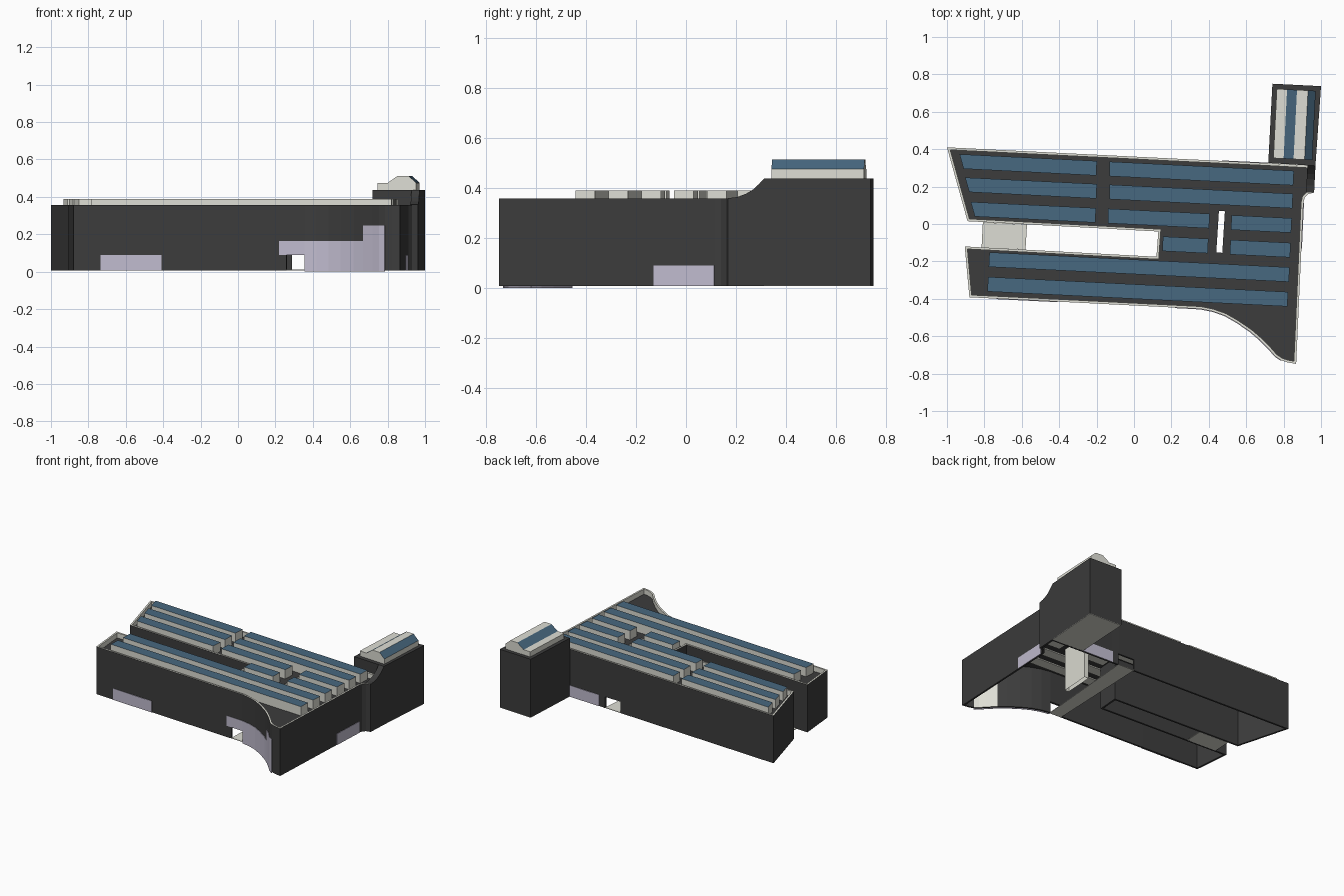
import bpy, bmesh
from mathutils import Vector

if "Cube" in bpy.data.objects:
    bpy.data.objects.remove(bpy.data.objects["Cube"])


def material(name, rgb):
    m = bpy.data.materials.new(name)
    m.diffuse_color = (*rgb, 1)
    m.use_nodes = True
    m.node_tree.nodes["Principled BSDF"].inputs["Base Color"].default_value = m.diffuse_color
    return m


DARK = material("dark cladding", (0.045, 0.045, 0.045))
LIGHT = material("pale stone", (0.73, 0.73, 0.66))
BLUE = material("blue glass roof", (0.064, 0.138, 0.215))
LILAC = material("pale lilac glazing", (0.53, 0.50, 0.62))


def build(name, polys, mats, fix=True):
    """Object from a list of (corner points, material index)."""
    bm = bmesh.new()
    for pts, mi in polys:
        bm.faces.new([bm.verts.new(p) for p in pts]).material_index = mi
    bmesh.ops.remove_doubles(bm, verts=bm.verts, dist=0.0003)
    if fix:
        bmesh.ops.recalc_face_normals(bm, faces=bm.faces)
    return finish(name, bm, mats)


def finish(name, bm, mats):
    me = bpy.data.meshes.new(name)
    bm.to_mesh(me)
    bm.free()
    for m in mats:
        me.materials.append(m)
    ob = bpy.data.objects.new(name, me)
    bpy.context.collection.objects.link(ob)
    return ob


def prism(name, pts, z0, z1, mats, top=0):
    """Upright prism; the top face gets material index `top`."""
    lo = [(x, y, z0) for x, y in pts]
    hi = [(x, y, z1) for x, y in pts]
    n = len(pts)
    polys = [(lo[::-1], 0), (hi, top)]
    polys += [([lo[i], lo[(i + 1) % n], hi[(i + 1) % n], hi[i]], 0) for i in range(n)]
    return build(name, polys, mats)


def sheet(name, loops, z, mat):
    """Flat filled outline, further loops are holes."""
    bm = bmesh.new()
    edges = []
    for loop in loops:
        vs = [bm.verts.new((x, y, z)) for x, y in loop]
        edges += [bm.edges.new((vs[i - 1], vs[i])) for i in range(len(vs))]
    bmesh.ops.triangle_fill(bm, edges=edges, use_beauty=True, use_dissolve=False)
    for f in bm.faces:
        f.normal_update()
        if f.normal.z < 0:
            f.normal_flip()
    return finish(name, bm, [mat])


BASE, TOP, DECK, DOOR = 0.007, 0.357, 0.32, 0.09

# Building outline, counter-clockwise from the front left corner
front = [(-0.88, -0.392), (-0.735, -0.399), (-0.41, -0.415), (0.22, -0.447), (0.26, -0.449),
         (0.355, -0.454), (0.42, -0.467), (0.485, -0.49), (0.55, -0.527), (0.62, -0.575),
         (0.67, -0.618), (0.72, -0.668), (0.755, -0.708), (0.785, -0.728), (0.82, -0.74),
         (0.867, -0.748)]
east = [(0.895, -0.13), (0.906, 0.113), (0.912, 0.14), (0.93, 0.16), (0.963, 0.168), (0.97, 0.311)]
back = [(0.72, 0.325), (0.47, 0.337), (0.42, 0.340), (0.29, 0.346), (-1.0, 0.41)]
notch = [(-0.89, 0.015), (0.13, -0.04), (0.12, -0.175), (-0.905, -0.12)]
outline = front + east + back + notch
N = len(outline)


def offset(pts, d):
    """Move a closed outline outward by d, with mitred corners."""
    out = []
    for i, p in enumerate(pts):
        p, a, b = Vector(p), Vector(pts[i - 1]), Vector(pts[(i + 1) % len(pts)])
        e1, e2 = (p - a).normalized(), (b - p).normalized()
        n1, n2 = Vector((e1.y, -e1.x)), Vector((e2.y, -e2.x))
        q = p + (n1 + n2) * d / (1 + n1.dot(n2))
        out.append((q.x, q.y))
    return out


inner = offset(outline, -0.013)
glass = offset(outline, 0.003)
door_front = outline.index(front[4])
door_back = outline.index(back[2])

# Outer walls: dark both sides, pale parapet rim and upstand, raised over the doors,
# pale lining behind the tall entrance glazing
polys = []
for i in range(N):
    j = (i + 1) % N
    z = DOOR if i in (door_front, door_back) else BASE
    lining = 1 if 10 <= i < 13 else 0
    o0, o1, i0, i1 = outline[i], outline[j], inner[i], inner[j]
    polys += [([(*o0, z), (*o1, z), (*o1, TOP), (*o0, TOP)], 0),
              ([(*o0, TOP), (*o1, TOP), (*i1, TOP), (*i0, TOP)], 1),
              ([(*i1, DECK), (*i0, DECK), (*i0, TOP), (*i1, TOP)], 1),
              ([(*i1, z), (*i0, z), (*i0, DECK), (*i1, DECK)], lining),
              ([(*i0, z), (*i1, z), (*o1, z), (*o0, z)], 0)]
    # door jambs
    if i in (door_front, door_back):
        for o, q in ((o0, i0), (o1, i1)):
            polys.append(([(*o, BASE), (*q, BASE), (*q, DOOR), (*o, DOOR)], 0))
build("outer_walls", polys, [DARK, LIGHT], fix=False)

# Roof deck with the narrow light shaft; the building is open underneath
slot = [(0.44, -0.152), (0.472, -0.154), (0.486, 0.068), (0.454, 0.07)]
sheet("roof_deck", [inner, slot], DECK, DARK)
build("light_shaft", [([(*slot[i - 1], BASE), (*slot[i], BASE), (*slot[i], DECK), (*slot[i - 1], DECK)], 0)
                      for i in range(4)], [LIGHT])

# Pale walkway running from the front door to the back door
prism("walkway", [outline[door_front], outline[door_front + 1],
                  outline[door_back], outline[door_back + 1]], BASE, BASE + 0.004, [LIGHT])

# Pale plate joining the wings in the courtyard
prism("courtyard_plate", [(-0.815, -0.125), (-0.58, -0.137), (-0.572, -0.003), (-0.808, 0.01)],
      BASE, BASE + 0.004, [LIGHT])


def glazing(name, start, end, z0, z1):
    """Thin glass plate following the outline between two of its points."""
    a, b = outline.index(start), outline.index(end)
    polys = []
    for k in range(a, b):
        g0, g1, o0, o1 = glass[k], glass[k + 1], outline[k], outline[k + 1]
        polys += [([(*g0, z0), (*g1, z0), (*g1, z1), (*g0, z1)], 0),
                  ([(*g0, z1), (*g1, z1), (*o1, z1), (*o0, z1)], 0),
                  ([(*o0, z0), (*o1, z0), (*g1, z0), (*g0, z0)], 0)]
    for g, o in ((glass[a], outline[a]), (glass[b], outline[b])):
        polys.append(([(*g, z0), (*o, z0), (*o, z1), (*g, z1)], 0))
    build(name, polys, [LILAC])


glazing("front_left_glazing", front[1], front[2], BASE, 0.09)
glazing("entrance_over_door", front[3], front[5], DOOR, 0.165)
glazing("entrance_curved_glazing", front[5], front[10], 0, 0.165)
glazing("entrance_tall_glazing", front[10], front[13], 0, 0.248)
glazing("east_glazing", east[0], east[1], BASE, 0.09)
glazing("back_glazing", back[0], back[1], BASE, 0.09)

# Rooflight bars: centre height at x = 0, then (left end, right end, slant of left end)
rows = [(0.288, [(-0.922, -0.20, -0.28), (-0.13, 0.853, 0)]),
        (0.165, [(-0.892, -0.20, -0.28), (-0.13, 0.848, 0)]),
        (0.036, [(-0.862, -0.205, -0.28), (-0.138, 0.403, 0)]),
        (0.034, [(0.52, 0.842, 0.05)]),
        (-0.098, [(0.153, 0.396, 0.05), (0.514, 0.836, 0.05)]),
        (-0.229, [(-0.775, 0.83, 0.05)]),
        (-0.361, [(-0.782, 0.822, 0.05)])]
for r, (c, bars) in enumerate(rows):
    for k, (x0, x1, slant) in enumerate(bars):
        h = 0.039
        corners = [(x0 - slant * h, c - 0.05 * x0 - h), (x1 - 0.05 * h, c - 0.05 * x1 - h),
                   (x1 + 0.05 * h, c - 0.05 * x1 + h), (x0 + slant * h, c - 0.05 * x0 + h)]
        prism(f"rooflight_{r + 1}_{k + 1}", corners, 0.312, 0.388, [LIGHT, BLUE], top=1)

# Tower at the back right corner, with a pale plate beneath
tower = [(0.718, 0.326), (0.97, 0.311), (1.0, 0.737), (0.74, 0.75)]
prism("tower", tower, BASE + 0.003, 0.437, [DARK])
prism("tower_base_plate", tower, BASE, BASE + 0.003, [LIGHT])

# Stepped tower roof: flat, glazed slope, flat ridge, glazed slope
profile = [(0.745, 0.437), (0.745, 0.475), (0.80, 0.475), (0.853, 0.512),
           (0.912, 0.512), (0.953, 0.475), (0.953, 0.437)]
ends = []
for y, dx in ((0.347, 0), (0.717, 0.0185)):
    ends.append([(x + dx, y - 0.05 * (x - 0.85), z) for x, z in profile])
polys = [(ends[0], 0), (ends[1][::-1], 0)]
for i in range(7):
    j = (i + 1) % 7
    polys.append(([ends[0][i], ends[0][j], ends[1][j], ends[1][i]], 1 if i in (2, 4) else 0))
build("tower_roof", polys, [LIGHT, BLUE])

# Wall sweeping up from the parapet to the tower
sweep = [(0.168, 0.315), (0.168, 0.358), (0.205, 0.363), (0.24, 0.376), (0.268, 0.393),
         (0.292, 0.415), (0.312, 0.437), (0.312, 0.315)]
sides = [[(x + 0.05 * (y - 0.168), y, z) for y, z in sweep] for x in (0.92, 0.963)]
polys = [(sides[0], 0), (sides[1][::-1], 0)]
polys += [([sides[0][i - 1], sides[0][i], sides[1][i], sides[1][i - 1]], 0) for i in range(len(sweep))]
build("sweeping_wall", polys, [DARK])
